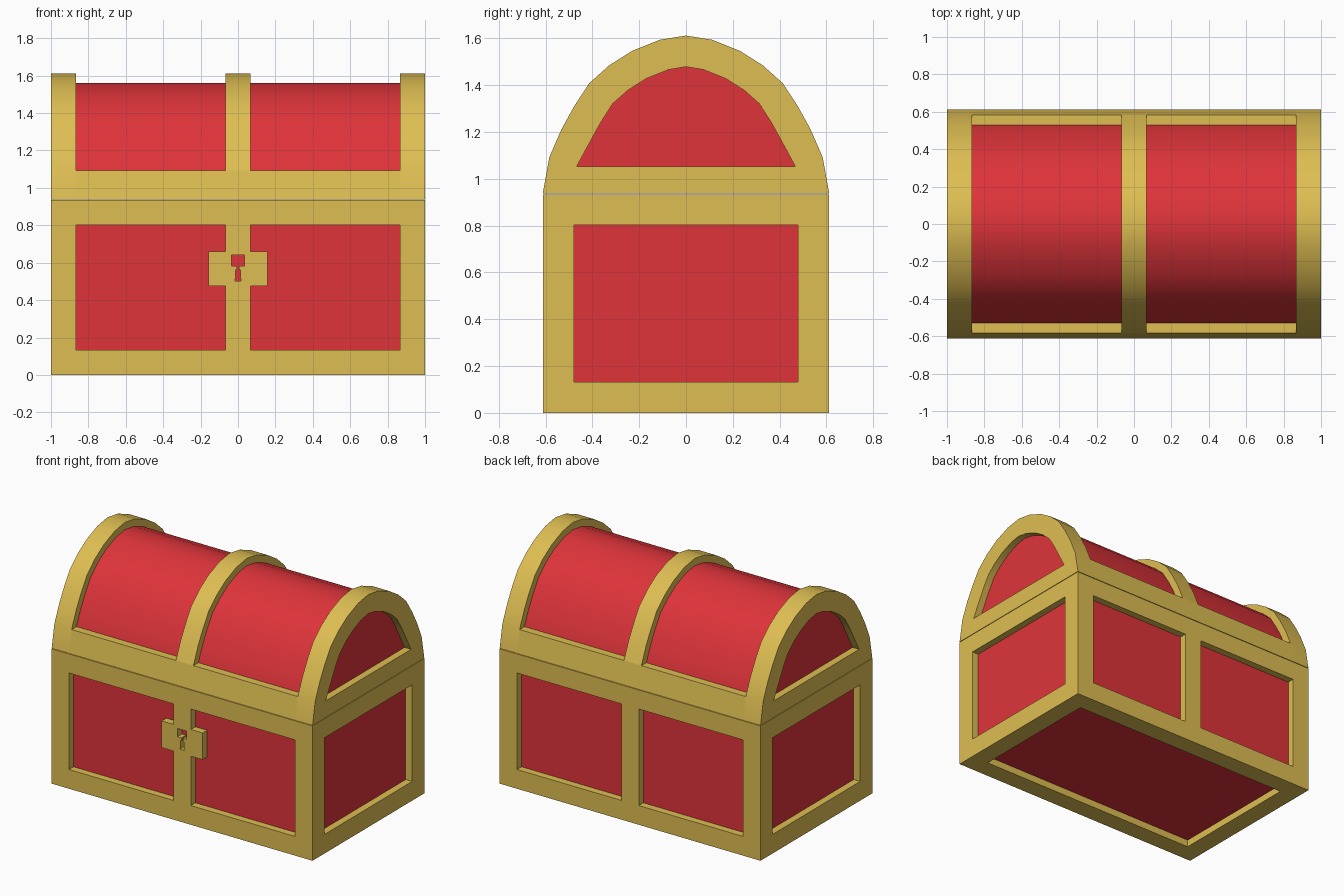
import bpy, bmesh
from mathutils import Vector

if "Cube" in bpy.data.objects:
    bpy.data.objects.remove(bpy.data.objects["Cube"])

X, Y, SEAM, BAR, DEPTH = 1.0, 0.612, 0.936, 0.133, 0.05
GAP = 0.002


def material(name, rgb):
    m = bpy.data.materials.new(name)
    m.diffuse_color = (*rgb, 1)
    m.use_nodes = True
    m.node_tree.nodes["Principled BSDF"].inputs["Base Color"].default_value = m.diffuse_color
    return m


GOLD = material("gold", (0.73, 0.515, 0.085))
RED = material("red", (0.73, 0.034, 0.042))


def finish(bm, name, mats, smooth=False):
    bmesh.ops.recalc_face_normals(bm, faces=bm.faces[:])
    me = bpy.data.meshes.new(name)
    bm.to_mesh(me)
    bm.free()
    ob = bpy.data.objects.new(name, me)
    bpy.context.collection.objects.link(ob)
    for m in mats:
        me.materials.append(m)
    if smooth:
        bpy.ops.object.select_all(action='DESELECT')
        ob.select_set(True)
        bpy.context.view_layer.objects.active = ob
        bpy.ops.object.shade_smooth_by_angle(angle=0.6)
    return ob


def prism(name, loops, place, lo, hi, mat, smooth=False):
    """Extrude an outline (plus optional hole outlines) between two depths."""
    bm = bmesh.new()
    caps = ([], [])
    for loop in loops:
        rings = [[bm.verts.new(place(d, *p)) for p in loop] for d in (lo, hi)]
        n = len(loop)
        for i in range(n):
            j = (i + 1) % n
            bm.faces.new((rings[0][i], rings[0][j], rings[1][j], rings[1][i]))
        for cap, ring in zip(caps, rings):
            cap += [bm.edges.get((ring[i], ring[(i + 1) % n])) for i in range(n)]
    for cap in caps:
        bmesh.ops.triangle_fill(bm, edges=cap, use_beauty=True)
    return finish(bm, name, [mat], smooth)


def along_x(d, y, z):
    return (d, y, z)


def along_y(d, x, z):
    return (x, d, z)


# Chest body: one box, cut along the frame lines, panels pushed inwards
top = SEAM - GAP
LOCK_W, LOCK_LO, LOCK_HI = 0.157, 0.475, 0.66
bm = bmesh.new()
bmesh.ops.create_cube(bm, size=1)
for v in bm.verts:
    v.co = (v.co.x * 2 * X, v.co.y * 2 * Y, (v.co.z + 0.5) * top)
cuts = [(0, s * c) for s in (-1, 1) for c in (X - BAR, 0.067)]
cuts += [(1, s * (Y - BAR)) for s in (-1, 1)]
cuts += [(2, c) for c in (BAR, LOCK_LO, LOCK_HI, 0.802)]
for axis, c in cuts:
    co, no = Vector(), Vector()
    co[axis], no[axis] = c, 1
    bmesh.ops.bisect_plane(bm, geom=bm.verts[:] + bm.edges[:] + bm.faces[:],
                           plane_co=co, plane_no=no)
bm.normal_update()


def is_panel(f, n):
    if f.normal.dot(n) < 0.9:
        return False
    c = f.calc_center_median()
    in_x, in_y = abs(c.x) < X - BAR, abs(c.y) < Y - BAR
    in_z = BAR < c.z < 0.802
    if n.z:
        return in_x and in_y
    if n.x:
        return in_y and in_z
    behind_lock = n.y < 0 and LOCK_LO < c.z < LOCK_HI
    return in_x and in_z and (abs(c.x) > 0.067 or behind_lock)


for n in map(Vector, ((0, -1, 0), (0, 1, 0), (-1, 0, 0), (1, 0, 0), (0, 0, -1))):
    old = [f for f in bm.faces if is_panel(f, n)]
    new = bmesh.ops.extrude_face_region(bm, geom=old)["geom"]
    leftover = [f for f in old if f.is_valid]
    if leftover:
        bmesh.ops.delete(bm, geom=leftover, context='FACES_ONLY')
    for e in new:
        if isinstance(e, bmesh.types.BMVert):
            e.co -= n * DEPTH
        elif isinstance(e, bmesh.types.BMFace):
            e.material_index = 1
    bm.normal_update()
finish(bm, "chest_body", [GOLD, RED])

# Lock plate with a keyhole cut through to the panel
key = [(0.035, 0.64), (0.035, 0.583), (0.006, 0.583), (0.006, 0.565),
       (0.013, 0.56), (0.013, 0.52), (0.017, 0.502)]
keyhole = key + [(-x, z) for x, z in reversed(key)]
plate = [(-LOCK_W, LOCK_LO), (LOCK_W, LOCK_LO), (LOCK_W, LOCK_HI), (-LOCK_W, LOCK_HI)]
prism("lock_plate", [plate, keyhole], along_y, -Y, -Y + DEPTH, GOLD)

# Lid profile, mirrored from one half
half = [(Y, SEAM + GAP), (0.584, 1.092), (0.533, 1.21), (0.478, 1.31), (0.414, 1.408),
        (0.328, 1.485), (0.23, 1.547), (0.112, 1.594)]
arch = half + [(0, 1.612)] + [(-y, z) for y, z in reversed(half)]


def offset(points, dist):
    """Move an arch inwards along its averaged normals."""
    out = []
    for i, p in enumerate(points):
        a, b = points[max(i - 1, 0)], points[min(i + 1, len(points) - 1)]
        t = (Vector(b) - Vector(a)).normalized()
        out.append((p[0] - t.y * dist, p[1] + t.x * dist))
    return out


# Red lid shell
shell = [(y, max(z, SEAM + GAP)) for y, z in offset(arch, DEPTH)]
prism("lid_shell", [shell], along_x, -X + DEPTH, X - DEPTH, RED, True)

# Lid end arches with an opening that shows the shell
opening = offset(arch, BAR)[1:-1]
opening[0] = (0.467, 1.053)
opening[-1] = (-0.467, 1.053)
for side, lo, hi in (("left", -X, -X + BAR), ("right", X - BAR, X)):
    prism("lid_arch_" + side, [arch, opening], along_x, lo, hi, GOLD, True)

# Middle strap over the lid
prism("lid_strap", [arch[1:-1]], along_x, -0.067, 0.067, GOLD, True)

# Rim joining the arches at the front and back
prism("lid_rim", [[arch[0], arch[1], arch[-2], arch[-1]]], along_x,
      -X + BAR, X - BAR, GOLD)
